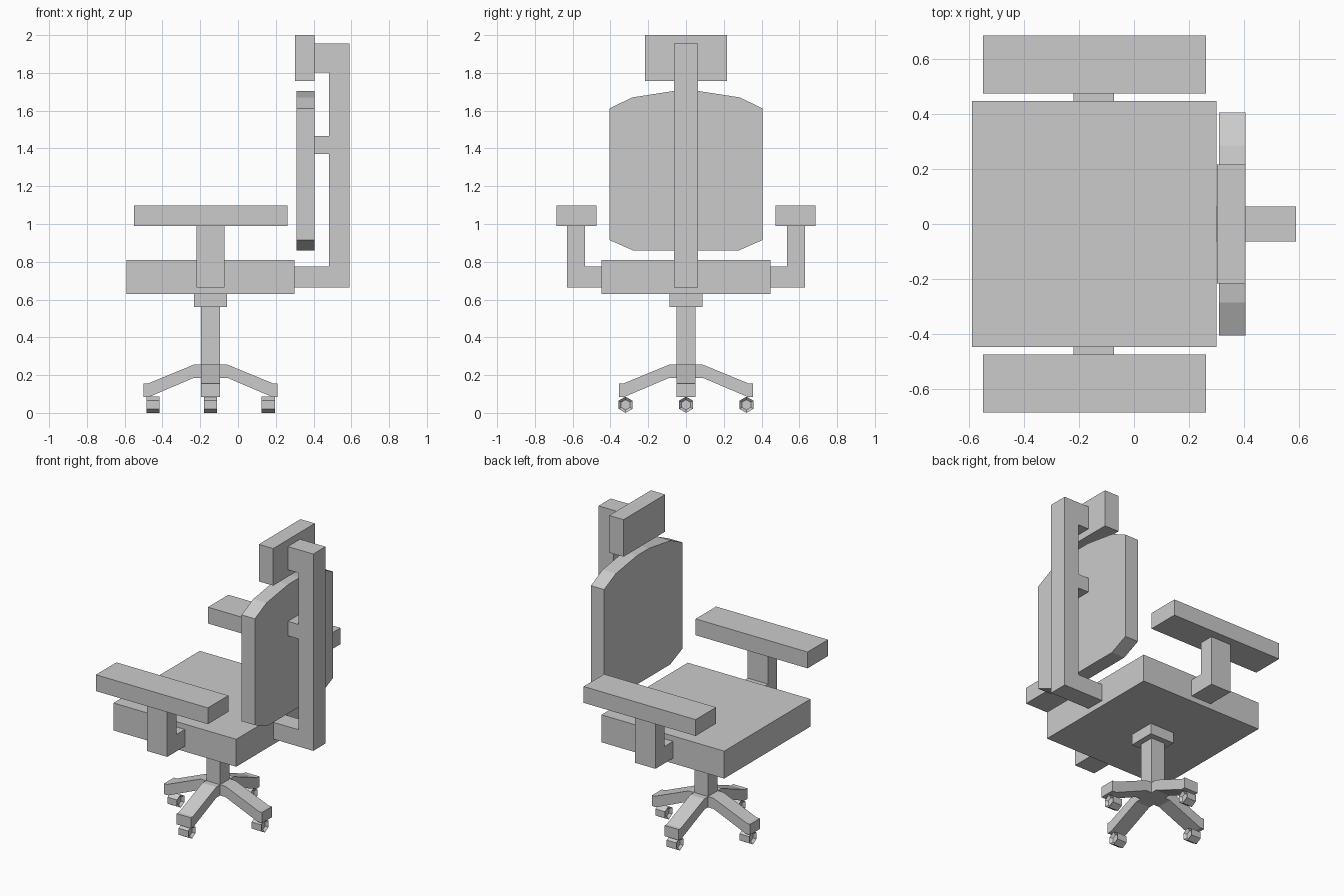
import bpy, bmesh, math
from mathutils import Vector, Matrix

if "Cube" in bpy.data.objects:
    bpy.data.objects.remove(bpy.data.objects["Cube"])

CX = -0.145  # column axis


def finish(name, bm):
    bmesh.ops.recalc_face_normals(bm, faces=bm.faces)
    me = bpy.data.meshes.new(name)
    bm.to_mesh(me)
    bm.free()
    ob = bpy.data.objects.new(name, me)
    bpy.context.collection.objects.link(ob)
    return ob


def prism(name, outline, lo, hi, axis):
    """Extrude an outline along x (points are y,z) or y (points are x,z)."""
    bm = bmesh.new()
    place = (lambda a, b: (lo, a, b)) if axis == 'x' else (lambda a, b: (a, lo, b))
    face = bm.faces.new([bm.verts.new(place(a, b)) for a, b in outline])
    ext = bmesh.ops.extrude_face_region(bm, geom=[face])
    move = Vector((hi - lo, 0, 0)) if axis == 'x' else Vector((0, hi - lo, 0))
    bmesh.ops.translate(bm, vec=move,
                        verts=[v for v in ext['geom'] if isinstance(v, bmesh.types.BMVert)])
    return finish(name, bm)


def box(name, x, y, z):
    return prism(name, [(x[0], z[0]), (x[1], z[0]), (x[1], z[1]), (x[0], z[1])], *y, 'y')


# Seat, column and mounting plate
box("seat", (-0.59, 0.30), (-0.447, 0.447), (0.63, 0.81))
box("seat_plate", (CX - 0.088, CX + 0.088), (-0.088, 0.088), (0.56, 0.63))
box("column", (CX - 0.05, CX + 0.05), (-0.05, 0.05), (0.185, 0.56))

# Four base legs in a cross
leg = [(0, 0.255), (0.09, 0.255), (0.333, 0.155), (0.355, 0.155),
       (0.355, 0.085), (0.325, 0.085), (0.09, 0.185), (0, 0.185)]
for i in range(4):
    ob = prism(f"base_leg_{i + 1}", leg, -0.051, 0.051, 'y')
    ob.data.transform(Matrix.Translation((CX, 0, 0)) @ Matrix.Rotation(i * math.pi / 2, 4, 'Z'))

# Hexagonal casters, all facing sideways, with recessed hubs
R = 0.043
hexagon = [(R * math.sin(k * math.pi / 3) * 0.99, R + R * math.cos(k * math.pi / 3)) for k in range(6)]
for i, (dx, dy) in enumerate([(0.305, 0), (-0.305, 0), (0, 0.32), (0, -0.32)]):
    ob = prism(f"caster_{i + 1}", hexagon, -0.035, 0.035, 'x')
    bm = bmesh.new()
    bm.from_mesh(ob.data)
    for f in [f for f in bm.faces if len(f.verts) == 6]:
        inward = f.normal * -0.015
        bmesh.ops.inset_region(bm, faces=[f], thickness=0.016)
        bmesh.ops.translate(bm, verts=f.verts, vec=inward)
    bm.to_mesh(ob.data)
    bm.free()
    ob.data.transform(Matrix.Translation((CX + dx, dy, 0)))

# Armrests with L-shaped supports
for side, s in (("right", 1), ("left", -1)):
    support = [(s * y, z) for y, z in [(0.44, 0.665), (0.63, 0.665), (0.63, 0.99),
                                       (0.535, 0.99), (0.535, 0.775), (0.44, 0.775)]]
    prism(f"arm_support_{side}", support, -0.22, -0.072, 'x')
    box(f"armrest_{side}", (-0.55, 0.262), sorted((s * 0.474, s * 0.686)), (0.99, 1.097))

# Spine: one bent bar with arms to the headrest and backrest
spine = [(0.295, 0.665), (0.59, 0.665), (0.59, 1.955), (0.405, 1.955), (0.405, 1.803),
         (0.482, 1.803), (0.482, 1.465), (0.405, 1.465), (0.405, 1.37),
         (0.482, 1.37), (0.482, 0.775), (0.295, 0.775)]
prism("spine", spine, -0.063, 0.063, 'y')

# Backrest and headrest
half = [(0.28, 0.86), (0.405, 0.915), (0.405, 1.612), (0.285, 1.67), (0.06, 1.705)]
prism("backrest", half + [(-y, z) for y, z in reversed(half)], 0.31, 0.406, 'x')
box("headrest", (0.302, 0.406), (-0.216, 0.216), (1.757, 2.0))
